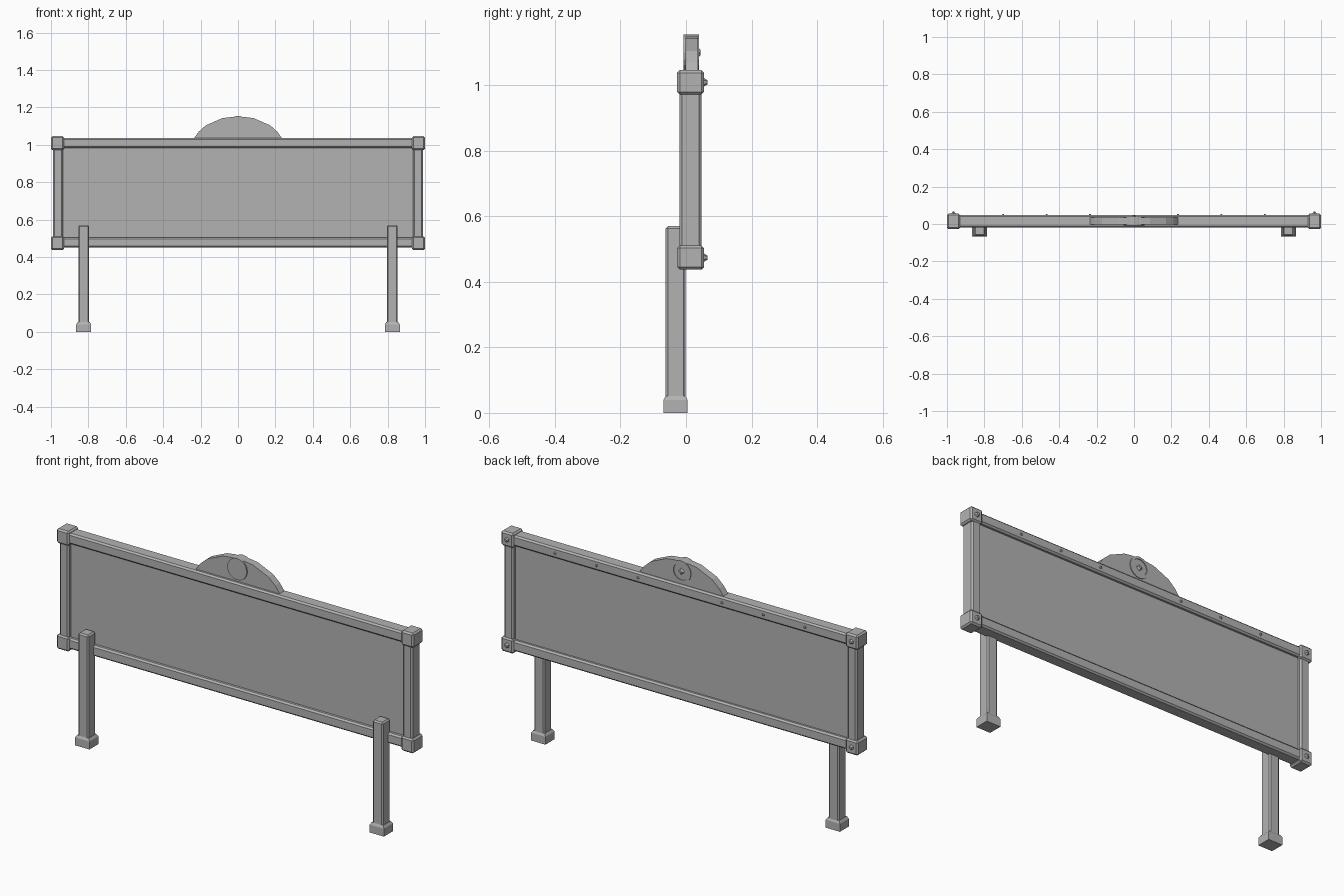
import bpy
import bmesh
import math
from mathutils import Matrix

cube = bpy.data.objects.get("Cube")
if cube:
    bpy.data.objects.remove(cube, do_unlink=True)

# One plain grey for every part
grey = bpy.data.materials.new("plain grey")
grey.use_nodes = True
colour = (0.45, 0.45, 0.45, 1)
grey.diffuse_color = colour
grey.node_tree.nodes["Principled BSDF"].inputs["Base Color"].default_value = colour


def finish(name, bm):
    bmesh.ops.recalc_face_normals(bm, faces=bm.faces)
    mesh = bpy.data.meshes.new(name)
    bm.to_mesh(mesh)
    bm.free()
    mesh.materials.append(grey)
    obj = bpy.data.objects.new(name, mesh)
    bpy.context.collection.objects.link(obj)
    return obj


def box(name, x, y, z, bevel=0.0):
    """Box from (low, high) pairs, with optional chamfered edges."""
    bm = bmesh.new()
    bmesh.ops.create_cube(bm, size=1)
    for v in bm.verts:
        for axis, (low, high) in enumerate((x, y, z)):
            v.co[axis] = high if v.co[axis] > 0 else low
    if bevel:
        bmesh.ops.bevel(bm, geom=bm.edges[:], offset=bevel, segments=1,
                        affect='EDGES', profile=0.5)
    return finish(name, bm)


def disc(name, x, z, y, r_front, r_back, sides):
    """Cylinder or frustum lying along y."""
    bm = bmesh.new()
    place = (Matrix.Translation((x, sum(y) / 2, z))
             @ Matrix.Rotation(math.pi / 2, 4, 'X'))
    bmesh.ops.create_cone(bm, cap_ends=True, segments=sides, radius1=r_back,
                          radius2=r_front, depth=y[1] - y[0], matrix=place)
    return finish(name, bm)


def ring(name, z, y, outer, inner, sides):
    """Flat annulus with thickness along y."""
    bm = bmesh.new()
    loops = []
    for r, depth in ((outer, y[0]), (outer, y[1]), (inner, y[1]), (inner, y[0])):
        loops.append([bm.verts.new((r * math.cos(a), depth, z + r * math.sin(a)))
                      for a in (math.tau * i / sides for i in range(sides))])
    for k in range(4):
        a, b = loops[k], loops[(k + 1) % 4]
        for i in range(sides):
            j = (i + 1) % sides
            bm.faces.new((a[i], a[j], b[j], b[i]))
    return finish(name, bm)


# Panel and horizontal rails
RAIL_Y = (-0.02, 0.048)
box("panel", (-0.95, 0.95), (0.0, 0.03), (0.47, 1.01))
box("top_rail", (-0.95, 0.95), RAIL_Y, (0.982, 1.036), 0.008)
box("bottom_rail", (-0.95, 0.95), RAIL_Y, (0.45, 0.504), 0.008)

# Side rails, corner blocks with bolts, and legs on both sides
for side, s in (("left", 1), ("right", -1)):
    def span(low, high):
        return tuple(sorted((s * low, s * high)))

    box(side + "_rail", span(0.935, 0.988), RAIL_Y, (0.46, 1.02), 0.008)
    for level, z in (("top", 1.009), ("bottom", 0.474)):
        name = f"{side}_{level}_corner"
        box(name, span(0.93, 1.0), (-0.027, 0.055),
            (z - 0.037, z + 0.037), 0.008)
        disc(name + "_bolt", s * 0.965, z, (0.053, 0.066), 0.014, 0.006, 6)
    box(side + "_leg", span(0.796, 0.854), (-0.062, -0.001), (0.02, 0.57), 0.007)
    box(side + "_foot", span(0.785, 0.865), (-0.068, 0.004), (0, 0.04))
    # Sloping collar above the foot
    collar = box(side + "_foot_collar", span(0.785, 0.865), (-0.068, 0.004),
                 (0.04, 0.052))
    for v in collar.data.vertices:
        if v.co.z > 0.045:
            v.co.x += 0.008 * (1 if v.co.x < s * 0.825 else -1)
            v.co.y += 0.006 * (1 if v.co.y < -0.03 else -1)
    # Small bolts along the back of the top rail
    for n, x in enumerate((0.235, 0.467, 0.7)):
        disc(f"{side}_rail_bolt_{n + 1}", s * x, 1.009, (0.046, 0.054),
             0.008, 0.004, 6)

# Arched crest
half = [(0.245, 1.02), (0.232, 1.04), (0.21, 1.07), (0.172, 1.104),
        (0.085, 1.142), (0.04, 1.148)]
outline = half + [(-x, z) for x, z in reversed(half)]
bm = bmesh.new()
face = bm.faces.new([bm.verts.new((x, -0.002, z)) for x, z in outline])
extruded = bmesh.ops.extrude_face_region(bm, geom=[face])
for v in extruded["geom"]:
    if isinstance(v, bmesh.types.BMVert):
        v.co.y = 0.036
finish("crest", bm)

# Round emblem through the crest, rimmed on the back, with a centre stud
disc("crest_disc", 0, 1.1, (-0.008, 0.034), 0.055, 0.055, 16)
ring("crest_disc_rim", 1.1, (0.03, 0.04), 0.055, 0.043, 16)
disc("crest_stud", 0, 1.1, (0.033, 0.045), 0.02, 0.008, 4)
